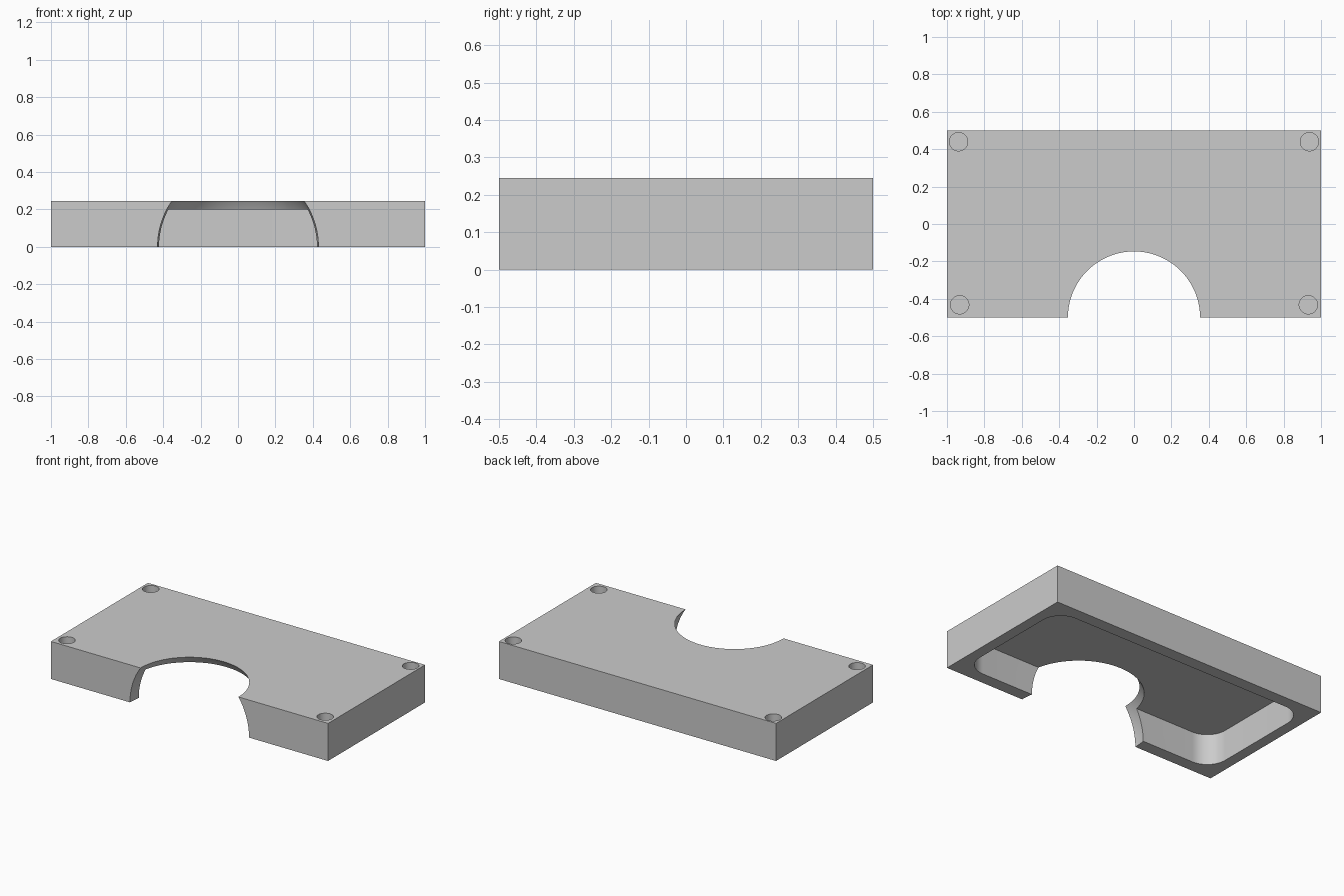
import bpy, bmesh, math
from mathutils import Matrix

if "Cube" in bpy.data.objects:
    bpy.data.objects.remove(bpy.data.objects["Cube"])

grey = bpy.data.materials.new("plain grey")
grey.diffuse_color = (0.6, 0.6, 0.6, 1)
grey.use_nodes = True
grey.node_tree.nodes["Principled BSDF"].inputs["Base Color"].default_value = grey.diffuse_color

H = 0.245      # plate height
FLOOR = 0.2    # underside of the top skin


def make(name, bm):
    bmesh.ops.recalc_face_normals(bm, faces=bm.faces)
    me = bpy.data.meshes.new(name)
    bm.to_mesh(me)
    bm.free()
    me.materials.append(grey)
    ob = bpy.data.objects.new(name, me)
    bpy.context.collection.objects.link(ob)
    return ob


def prism(name, points, z0, z1):
    bm = bmesh.new()
    low = [bm.verts.new((x, y, z0)) for x, y in points]
    high = [bm.verts.new((x, y, z1)) for x, y in points]
    bm.faces.new(low)
    bm.faces.new(high)
    n = len(points)
    for i in range(n):
        j = (i + 1) % n
        bm.faces.new((low[i], low[j], high[j], high[i]))
    return make(name, bm)


def circle(cx, cy, r, n):
    return [(cx + r * math.cos(2 * math.pi * i / n),
             cy + r * math.sin(2 * math.pi * i / n)) for i in range(n)]


def rounded_rect(hx, hy, r, n=16):
    pts = []
    for k, (sx, sy) in enumerate([(1, 1), (-1, 1), (-1, -1), (1, -1)]):
        for i in range(n + 1):
            a = math.pi / 2 * (k + i / n)
            pts.append((sx * (hx - r) + r * math.cos(a),
                        sy * (hy - r) + r * math.sin(a)))
    return pts


# Solid plate
plate = prism("cover_plate", [(-1, -.5), (1, -.5), (1, .5), (-1, .5)], 0, H)

# Hollow underside with rounded corners
cutters = [prism("underside_pocket", rounded_rect(0.93, 0.42, 0.135), -0.2, FLOOR)]

# Spherical scoop in the front edge
bm = bmesh.new()
bmesh.ops.create_uvsphere(bm, u_segments=128, v_segments=65, radius=0.43,
                          matrix=Matrix.Translation((0, -0.5, 0))
                          @ Matrix.Rotation(math.pi / 128, 4, 'Z'))
cutters.append(make("front_scoop", bm))

# Blind holes in the top corners
for s in (-1, 1):
    for x, y in ((0.938, 0.44), (0.932, -0.432)):
        cutters.append(prism("corner_hole", circle(s * x, y, 0.049, 48), H - 0.1, H + 0.1))

for c in cutters:
    c.hide_render = True
    mod = plate.modifiers.new(c.name, 'BOOLEAN')
    mod.operation = 'DIFFERENCE'
    mod.solver = 'EXACT'
    mod.object = c

# Bake the cuts, then remove the cutters
deps = bpy.context.evaluated_depsgraph_get()
baked = bpy.data.meshes.new_from_object(plate.evaluated_get(deps))
plate.modifiers.clear()
plate.data = baked
baked.materials.clear()
baked.materials.append(grey)
for p in baked.polygons:
    p.material_index = 0
for c in cutters:
    bpy.data.objects.remove(c, do_unlink=True)

bpy.ops.object.select_all(action='DESELECT')
plate.select_set(True)
bpy.context.view_layer.objects.active = plate
bpy.ops.object.shade_smooth_by_angle(angle=math.radians(30))
